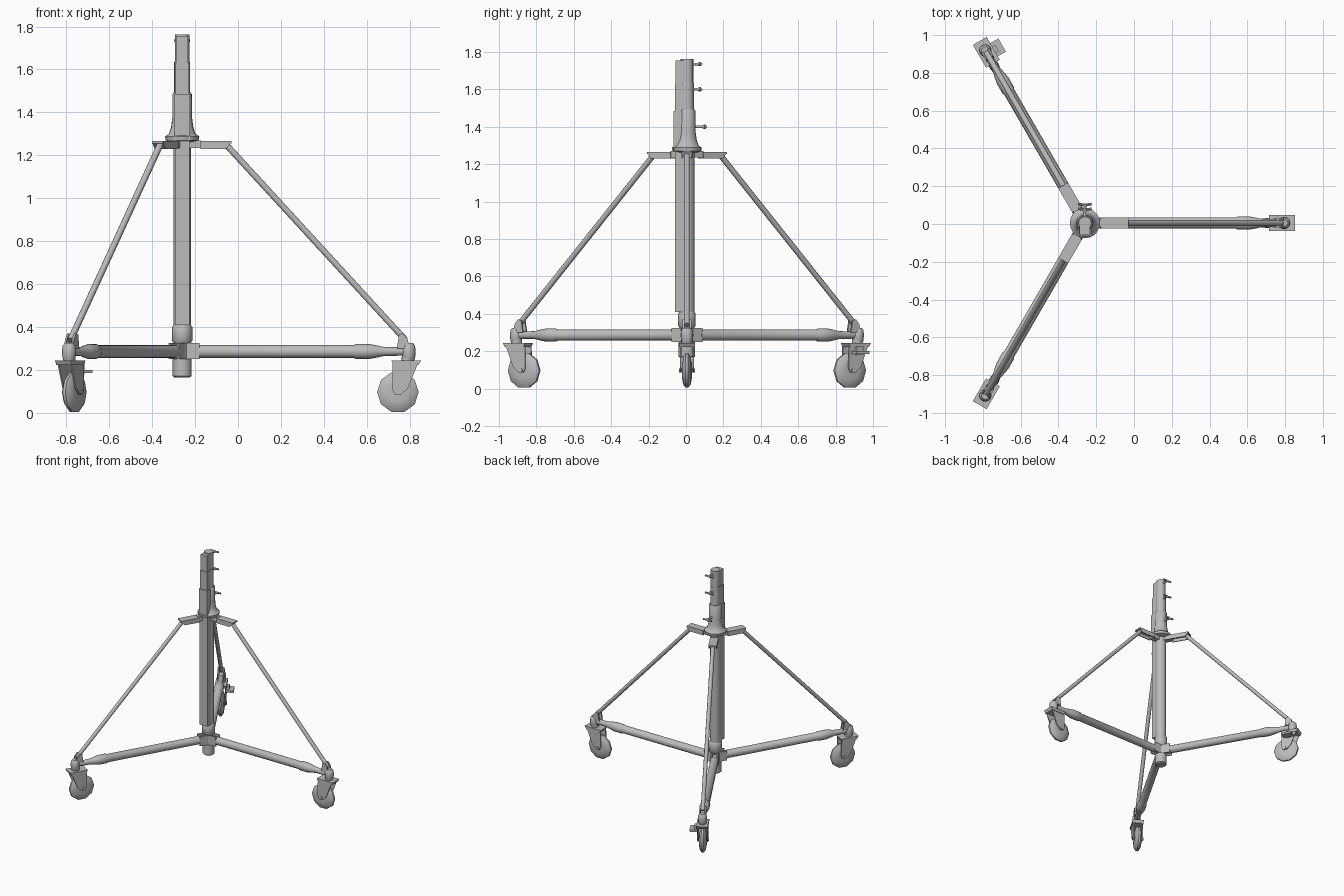
import bpy, bmesh, math
from mathutils import Matrix, Vector

cube = bpy.data.objects.get("Cube")
if cube:
    bpy.data.objects.remove(cube, do_unlink=True)

metal = bpy.data.materials.new("grey_metal")
metal.use_nodes = True
grey = (0.5, 0.5, 0.5, 1)
metal.diffuse_color = grey
metal.node_tree.nodes["Principled BSDF"].inputs["Base Color"].default_value = grey

HUB = Matrix.Translation((-0.26, 0.005, 0))
ALONG_X = Matrix.Rotation(math.pi / 2, 4, 'Y')
ALONG_Y = Matrix.Rotation(-math.pi / 2, 4, 'X')


def finish(name, bm, matrix, smooth=True):
    bm.transform(matrix)
    bmesh.ops.recalc_face_normals(bm, faces=bm.faces)
    mesh = bpy.data.meshes.new(name)
    bm.to_mesh(mesh)
    bm.free()
    mesh.materials.append(metal)
    obj = bpy.data.objects.new(name, mesh)
    bpy.context.collection.objects.link(obj)
    if smooth:
        bpy.ops.object.select_all(action='DESELECT')
        obj.select_set(True)
        bpy.context.view_layer.objects.active = obj
        bpy.ops.object.shade_smooth_by_angle(angle=math.radians(40))
    return obj


def lathe(name, profile, matrix, sides=16):
    """Closed solid of revolution round z from (radius, height) pairs."""
    bm = bmesh.new()
    rings = []
    for r, z in profile:
        rings.append([bm.verts.new((r * math.cos(a), r * math.sin(a), z))
                      for a in (math.tau * i / sides for i in range(sides))])
    for low, high in zip(rings, rings[1:]):
        for i in range(sides):
            j = (i + 1) % sides
            bm.faces.new((low[i], low[j], high[j], high[i]))
    bm.faces.new(rings[0])
    bm.faces.new(rings[-1])
    return finish(name, bm, matrix)


def rod(name, a, b, radius, matrix, sides=10):
    a, b = Vector(a), Vector(b)
    turn = (b - a).to_track_quat('Z', 'Y').to_matrix().to_4x4()
    profile = [(radius, 0), (radius, (b - a).length)]
    return lathe(name, profile, matrix @ Matrix.Translation(a) @ turn, sides)


def plate(name, outline, y0, y1, matrix):
    """Outline in x and z, extruded from y0 to y1."""
    bm = bmesh.new()
    face = bm.faces.new([bm.verts.new((x, y0, z)) for x, z in outline])
    made = bmesh.ops.extrude_face_region(bm, geom=[face])["geom"]
    verts = [v for v in made if isinstance(v, bmesh.types.BMVert)]
    bmesh.ops.translate(bm, verts=verts, vec=(0, y1 - y0, 0))
    return finish(name, bm, matrix, False)


def box(name, x, y, z, matrix):
    return plate(name, [(x[0], z[0]), (x[1], z[0]), (x[1], z[1]), (x[0], z[1])], *y, matrix)


# Central mast
lathe("foot_cap", [(0.036, 0.165), (0.044, 0.172), (0.044, 0.25), (0.03, 0.255)], HUB)
lathe("hub_core", [(0.03, 0.25), (0.03, 0.34)], HUB)
lathe("lower_collar", [(0.035, 0.32), (0.047, 0.335), (0.047, 0.4), (0.04, 0.41)], HUB)
lathe("main_tube", [(0.04, 0.4), (0.04, 1.28)], HUB)
lathe("bell_collar", [(0.05, 1.262), (0.077, 1.27), (0.08, 1.288), (0.062, 1.3), (0.052, 1.33),
                      (0.046, 1.375), (0.045, 1.485), (0.04, 1.492)], HUB, 20)
lathe("middle_tube", [(0.037, 1.48), (0.037, 1.635)], HUB)
lathe("top_tube", [(0.034, 1.63), (0.034, 1.762)], HUB)

# Keyed backs along the mast sections
for name, half, back, low, high in (("main_key", 0.034, 0.063, 0.41, 1.27),
                                    ("bell_key", 0.036, 0.072, 1.27, 1.485),
                                    ("middle_key", 0.031, 0.065, 1.485, 1.63),
                                    ("top_key", 0.028, 0.061, 1.63, 1.755)):
    box(name, (-half, half), (-back, -0.01), (low, high), HUB)

# Wing screws clamping each section
for reach, height in ((0.07, 1.735), (0.07, 1.6), (0.095, 1.4)):
    at = HUB @ Matrix.Translation((0, 0, height))
    rod("screw_stem", (0, 0.03, 0), (0, reach, 0), 0.007, at)
    lathe("screw_boss", [(0.008, reach - 0.012), (0.012, reach - 0.006),
                         (0.012, reach + 0.004), (0.006, reach + 0.008)], at @ ALONG_Y, 10)
    for side in (-1, 1):
        rod("screw_wing", (0, reach, 0), (side * 0.036, reach + 0.006, 0), 0.007, at, 8)

# Three legs, each built along x and turned round the mast
for turn in range(3):
    leg = HUB @ Matrix.Rotation(math.tau * turn / 3, 4, 'Z')
    axis = leg @ Matrix.Translation((0, 0, 0.286)) @ ALONG_X

    # Hinge at the hub and the leg tube
    for side in (-1, 1):
        y = sorted((side * 0.018, side * 0.028))
        box("hinge_cheek", (0.02, 0.08), y, (0.25, 0.325), leg)
    box("hinge_tongue", (0.02, 0.08), (-0.015, 0.015), (0.262, 0.31), leg)
    lathe("leg_tube", [(0.03, 0.075), (0.03, 0.8), (0.035, 0.81), (0.035, 0.87),
                       (0.03, 0.9), (0.021, 0.94), (0.019, 1.04)], axis)

    # Outer knuckle and strut lug
    lathe("knuckle", [(0.024, 0.24), (0.03, 0.255), (0.033, 0.285), (0.03, 0.312),
                      (0.02, 0.325)], leg @ Matrix.Translation((1.055, 0, 0)), 12)
    for side in (-1, 1):
        y = sorted((side * 0.014, side * 0.024))
        plate("strut_lug", [(1.0, 0.3), (1.06, 0.3), (1.05, 0.345), (1.03, 0.37), (1.01, 0.365)],
              *y, leg)

    # Upper bracket and diagonal strut
    box("bracket_root", (0.03, 0.09), (-0.022, 0.022), (1.235, 1.27), leg)
    bracket = [(0.085, 1.23), (0.205, 1.23), (0.23, 1.262), (0.085, 1.262)]
    for side in (-1, 1):
        y = sorted((side * 0.023, side * 0.03))
        plate("bracket_cheek", bracket, *y, leg)
    box("bracket_top", (0.085, 0.23), (-0.03, 0.03), (1.255, 1.266), leg)
    rod("diagonal_strut", (0.2, 0, 1.255), (1.04, 0, 0.34), 0.015, leg)

    # Caster
    lathe("swivel", [(0.028, 0.235), (0.028, 0.26)], leg @ Matrix.Translation((1.05, 0, 0)), 12)
    plate("caster_plate", [(0.985, 0.222), (1.1, 0.222), (1.113, 0.245), (0.974, 0.245)],
          -0.042, 0.042, leg)
    fork = [(0.98, 0.235), (1.1, 0.235), (1.052, 0.115), (1.02, 0.085), (0.99, 0.085), (0.978, 0.11)]
    for side in (-1, 1):
        y = sorted((side * 0.03, side * 0.037))
        plate("fork_cheek", fork, *y, leg)
    hub = leg @ Matrix.Translation((1.005, 0, 0.097))
    rod("axle", (0, -0.042, 0), (0, 0.042, 0), 0.012, hub)
    lathe("wheel", [(0.045, -0.026), (0.078, -0.021), (0.097, -0.007), (0.097, 0.007),
                    (0.078, 0.021), (0.045, 0.026)], hub @ ALONG_Y, 10)
    if turn == 1:
        box("brake_pedal", (0.995, 1.075), (-0.092, -0.035), (0.185, 0.2), leg)
        box("brake_arm", (1.015, 1.055), (-0.06, -0.035), (0.18, 0.225), leg)
